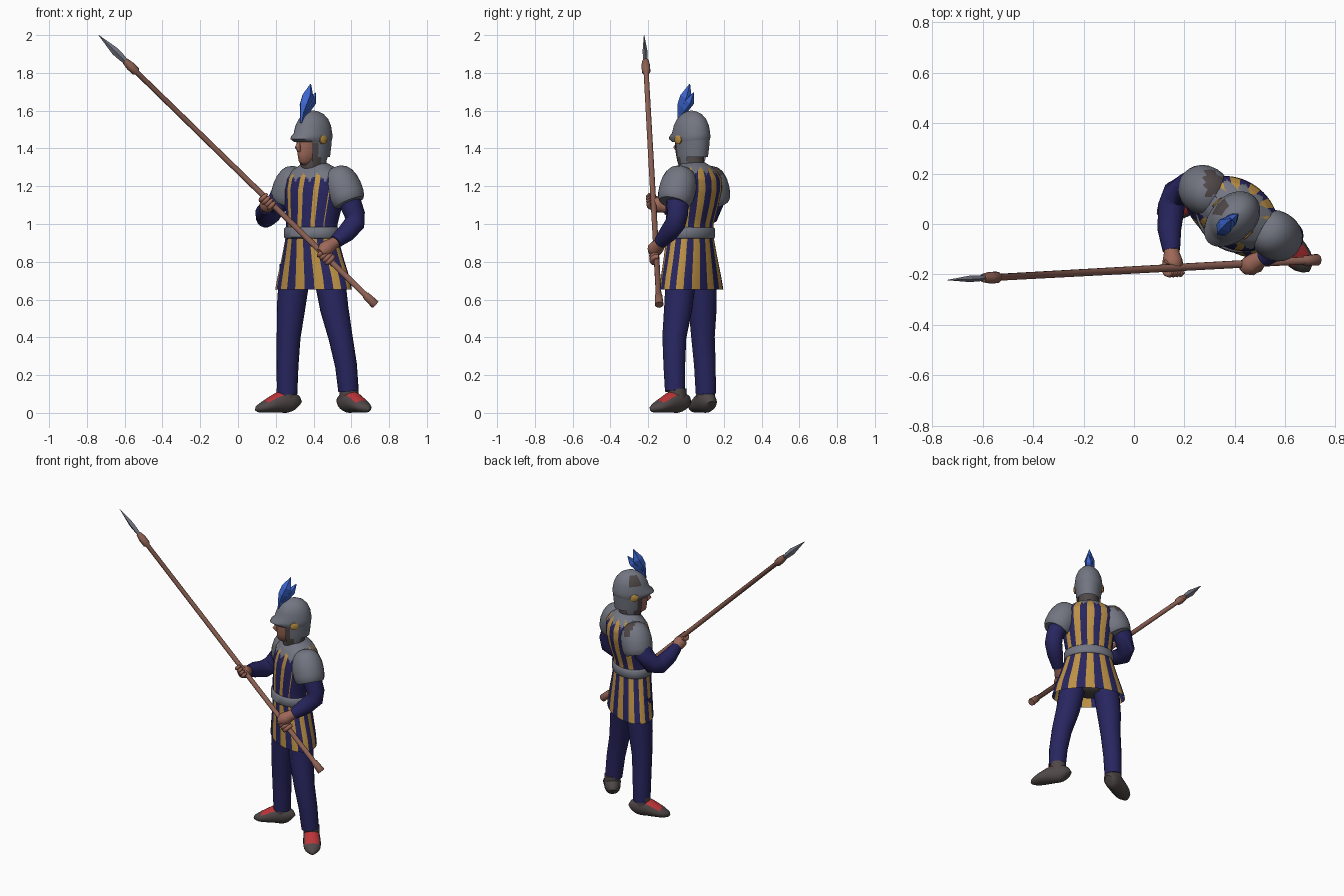
import bpy, bmesh, math
from mathutils import Vector as V

if "Cube" in bpy.data.objects:
    bpy.data.objects.remove(bpy.data.objects["Cube"])


def material(name, r, g, b):
    m = bpy.data.materials.new(name)
    m.diffuse_color = (r, g, b, 1)
    m.use_nodes = True
    m.node_tree.nodes["Principled BSDF"].inputs["Base Color"].default_value = m.diffuse_color
    return m


NAVY = material("navy cloth", .021, .019, .115)
GOLD = material("gold cloth", .50, .28, .06)
STEEL = material("steel", .17, .18, .22)
SKIN = material("skin", .34, .14, .10)
WOOD = material("wood", .26, .115, .085)
LEATHER = material("dark leather", .08, .064, .064)
RED = material("red cloth", .50, .035, .04)
BLUE = material("plume blue", .045, .13, .62)


def skin_rings(name, rings, mats, rule=None, caps=(True, True), smooth=True):
    """Join point rings into a surface; rule(frac_around, centre) gives a material index or None for a gap."""
    bm = bmesh.new()
    loops = [[bm.verts.new(p) for p in r] for r in rings]
    n = len(loops[0])
    for a, b in zip(loops, loops[1:]):
        for j in range(n):
            quad = (a[j], a[(j + 1) % n], b[(j + 1) % n], b[j])
            c = sum((v.co for v in quad), V()) / 4
            idx = rule((j + .5) / n, c) if rule else 0
            if idx is not None:
                bm.faces.new(quad).material_index = idx
    if caps[0]:
        bm.faces.new(loops[0])
    if caps[1]:
        bm.faces.new(loops[-1])
    bmesh.ops.delete(bm, geom=[v for v in bm.verts if not v.link_faces], context='VERTS')
    bmesh.ops.recalc_face_normals(bm, faces=bm.faces)
    me = bpy.data.meshes.new(name)
    bm.to_mesh(me)
    bm.free()
    for m in mats:
        me.materials.append(m)
    if smooth:
        me.shade_smooth()
        me.set_sharp_from_angle(angle=math.radians(50))
    ob = bpy.data.objects.new(name, me)
    bpy.context.collection.objects.link(ob)
    return ob


def tube(name, pts, radii, mats, seg=14, ref=(0, 1, 0.1), rule=None, smooth=True):
    """Swept limb; a radius may be a (side, up) pair."""
    pts = [V(p) for p in pts]
    rings = []
    for i, p in enumerate(pts):
        t = (pts[min(i + 1, len(pts) - 1)] - pts[max(i - 1, 0)]).normalized()
        u = V(ref).cross(t).normalized()
        v = t.cross(u)
        ru, rv = radii[i] if isinstance(radii[i], tuple) else (radii[i], radii[i])
        rings.append([p + u * ru * math.cos(k * math.tau / seg) + v * rv * math.sin(k * math.tau / seg)
                      for k in range(seg)])
    return skin_rings(name, rings, mats, rule, smooth=smooth)


def stack(name, levels, yaw, mats, seg=32, sub=1, rule=None, caps=(True, True)):
    """Turned stack of level ovals (z, half width, front depth, back depth, cx, cy)."""
    full = [levels[0]]
    for a, b in zip(levels, levels[1:]):
        full += [[x + (y - x) * k / sub for x, y in zip(a, b)] for k in range(1, sub + 1)]
    c, s = math.cos(yaw), math.sin(yaw)
    rings = []
    for z, w, df, db, cx, cy in full:
        ring = []
        for k in range(seg):
            a = k * math.tau / seg
            x, y = w * math.sin(a), -(df if math.cos(a) > 0 else db) * math.cos(a)
            ring.append(V((cx + c * x - s * y, cy + s * x + c * y, z)))
        rings.append(ring)
    return skin_rings(name, rings, mats, rule, caps)


BODY, HEAD = math.radians(-35), math.radians(-46)


# Striped tunic: torso with zigzag steel collar and plain sides, flared skirt, belt
def stripe(f, width):
    return 1 if abs((f * 12 + .5) % 1 - .5) < width / 2 else 0


def torso_rule(f, c):
    front = min(f, 1 - f) < .25
    zigzag = abs((f * 12 + .02) % 1 - .5) * 2
    if c.z > (1.225 if front else 1.26) + .045 * zigzag:
        return 2
    return 0 if .16 < min(f, 1 - f) < .30 else stripe(f, .38 if front else .44)


stack("tunic_torso", [(.92, .148, .112, .112, .39, .02), (1.0, .147, .112, .115, .39, .02),
      (1.1, .162, .125, .13, .40, .03), (1.18, .176, .13, .135, .405, .04),
      (1.24, .176, .12, .125, .41, .045), (1.28, .145, .095, .105, .41, .045),
      (1.305, .10, .075, .085, .41, .045), (1.325, .062, .06, .06, .405, .04)],
      BODY, [NAVY, GOLD, STEEL], seg=144, sub=4, rule=torso_rule)
stack("tunic_skirt", [(.652, .232, .128, .125, .40, .03), (.72, .215, .126, .122, .40, .028),
      (.82, .182, .118, .118, .395, .024), (.94, .147, .11, .112, .39, .02)],
      BODY, [NAVY, GOLD], seg=144, sub=2, rule=lambda f, c: stripe(f, .44), caps=(False, False))
stack("belt", [(.922, .15, .115, .115, .39, .02), (.93, .158, .124, .122, .39, .02),
      (.975, .156, .122, .122, .39, .02), (.983, .148, .114, .114, .39, .02)], BODY, [STEEL], seg=40)
stack("pelvis", [(.68, .07, .06, .06, .39, .035), (.71, .15, .095, .095, .39, .03),
      (.82, .16, .10, .10, .39, .025)], BODY, [LEATHER])

# Legs
tube("left_leg", [(.585, -.058, .115), (.572, -.062, .25), (.543, -.062, .40), (.51, -.042, .55), (.475, -.02, .78)],
     [.054, .058, .064, .075, .085], [NAVY], 18)
tube("right_leg", [(.26, .105, .10), (.262, .10, .25), (.268, .09, .40), (.28, .088, .55), (.305, .08, .78)],
     [.054, .058, .063, .075, .085], [NAVY], 18)


# Shoes with a red instep panel
def shoe(name, ankle, d):
    a, d = V(ankle), V(d).normalized()
    prof = [(-.062, .025, .036), (-.05, .042, .048), (-.02, .05, .06), (.02, .052, .06), (.05, .054, .053),
            (.08, .055, .044), (.115, .052, .034), (.14, .043, .026), (.162, .024, .019), (.169, .008, .01)]

    def rule(f, c):
        return 1 if abs(f - .25) < .15 and .02 < (c - a).dot(d) < .12 else 0
    tube(name, [a + d * x + V((0, 0, h)) for x, w, h in prof], [(w, h) for x, w, h in prof],
         [LEATHER, RED], 20, (0, 0, 1), rule)
    tube(name + "_collar", [a + V((0, 0, .05)), a + V((0, 0, .13))], [.05, .05], [LEATHER])


shoe("left_shoe", (.588, -.047, 0), (.60, -.80, 0))
shoe("right_shoe", (.255, .105, 0), (-.93, -.37, 0))

# Sleeves
tube("left_sleeve", [(.55, -.03, 1.22), (.59, -.045, 1.12), (.618, -.045, 1.05), (.618, -.055, 1.005),
     (.575, -.09, .955), (.515, -.135, .905)], [.065, .06, .055, .055, .05, .036], [NAVY], 16)
tube("right_sleeve", [(.27, .14, 1.22), (.215, .145, 1.12), (.168, .12, 1.05), (.148, .07, 1.035),
     (.14, -.02, 1.062), (.148, -.105, 1.085)], [.065, .06, .056, .054, .048, .035], [NAVY], 16, (.2, .1, 1))

# Domed shoulder plates
for side, top, low in (("left", (.512, -.015, 1.298), (.59, -.064, 1.11)),
                       ("right", (.32, .108, 1.298), (.255, .148, 1.11))):
    top, low = V(top), V(low)
    prof = [(0, .012), (.03, .04), (.1, .064), (.22, .082), (.4, .094), (.6, .098), (.8, .096),
            (.93, .09), (1, .08)]

    def inner_patch(f, c):
        return 1 if .285 < c.x < .37 and c.y > .11 and c.z > 1.25 else 0
    tube(side + "_shoulder_plate", [top.lerp(low, t) for t, r in prof], [r for t, r in prof],
         [STEEL, LEATHER], 24, rule=inner_patch)

# Neck, face and nose
hc = (.40, .03)
stack("neck", [(1.28, .07, .072, .07, .405, .035), (1.34, .062, .072, .068, *hc),
      (1.42, .068, .074, .08, *hc)], HEAD, [LEATHER])
stack("face", [(1.312, .022, .075, .03, *hc), (1.33, .042, .10, .04, *hc), (1.37, .056, .106, .06, *hc),
      (1.41, .063, .108, .07, *hc), (1.47, .07, .11, .08, *hc)], HEAD, [SKIN])
front = V((math.sin(HEAD), -math.cos(HEAD), 0))
left = V((math.cos(HEAD), math.sin(HEAD), 0))
centre = V((hc[0], hc[1], 0))
tube("nose", [centre + front * d + V((0, 0, z)) for d, z in ((.103, 1.44), (.118, 1.405), (.105, 1.385))],
     [.006, .015, .008], [SKIN], 8, tuple(left))

# Helmet: dome with peaked brim, neck guard with leather cheek straps, gold rivets
stack("helmet_dome", [(1.435, .084, .12, .102, *hc), (1.45, .088, .148, .108, *hc), (1.465, .089, .142, .11, *hc),
      (1.48, .087, .12, .109, *hc), (1.52, .082, .108, .102, *hc), (1.555, .068, .088, .086, *hc),
      (1.582, .046, .062, .06, *hc), (1.596, .02, .032, .03, *hc), (1.60, .003, .01, .008, *hc)], HEAD,
      [STEEL, LEATHER], rule=lambda f, c: 1 if .72 < f < .85 and 1.53 < c.z < 1.58 else 0)


def guard_rule(f, c):
    a = min(f, 1 - f) * 360          # degrees away from the face
    if a < 42 or (c.z < 1.355 and a > 110):
        return None
    return 1 if a < 66 and c.z < 1.43 or c.z < 1.355 and a < 85 else 0


stack("helmet_guard", [(1.30, .062, .072, .07, *hc), (1.355, .075, .087, .097, *hc), (1.41, .081, .092, .104, *hc),
      (1.455, .086, .098, .107, *hc)], HEAD, [STEEL, LEATHER], seg=48, sub=2, rule=guard_rule, caps=(False, False))
for side, s in (("left", 1), ("right", -1)):
    base = centre + left * s * .076 + front * .012 + V((0, 0, 1.447))
    tube(side + "_helmet_rivet", [base, base + left * s * .015, base + left * s * .019],
         [(.026, .024), (.026, .024), (.018, .016)], [GOLD], 10, (0, 0, 1))

# Feather plume, faceted
tube("plume_main", [(.335, -.04, 1.535), (.342, -.03, 1.59), (.352, -.018, 1.63), (.368, 0, 1.675), (.385, .02, 1.742)],
     [.007, .016, .03, .034, .002], [BLUE], 5, smooth=False)
tube("plume_side", [(.34, -.032, 1.57), (.368, -.005, 1.615), (.39, .02, 1.65), (.412, .04, 1.695)],
     [.01, .024, .026, .002], [BLUE], 5, smooth=False)

# Spear: shaft with butt sleeve and socket, faceted blade
butt, tip = V((.728, -.142, .572)), V((-.738, -.222, 2.0))
prof = [(0, .022), (.002, .024), (.035, .020), (.037, .0155), (.5, .015), (.86, .014), (.865, .023),
        (.885, .024), (.905, .017)]
tube("spear_shaft", [butt.lerp(tip, t) for t, r in prof], [r for t, r in prof], [WOOD], 10)
tube("spear_blade", [butt.lerp(tip, t) for t in (.895, .915, .94, 1)],
     [(.012, .01), (.018, .012), (.021, .013), (.001, .001)], [STEEL], 4, smooth=False)

# Hands: palm plus four fingers curled round the shaft
axis = (tip - butt).normalized()
for side, t, wrist, grip in (("left", .18, (.535, -.118, .918), (.455, -.168, .862)),
                             ("right", .387, (.146, -.085, 1.082), (.155, -.165, 1.105))):
    wrist, grip = V(wrist), V(grip)
    tube(side + "_hand", [wrist, wrist.lerp(grip, .35), wrist.lerp(grip, .75), grip, wrist.lerp(grip, 1.25)],
         [.03, .031, .04, .04, .022], [SKIN], 12, (.1, .2, 1))
    hold = butt.lerp(tip, t)
    u = wrist - hold
    u = (u - axis * u.dot(axis)).normalized()
    w = axis.cross(u)
    if w.y > 0:
        w = -w
    for i in range(4):
        o = hold + axis * (i - 1.5) * .02
        arc = [o + (u * math.cos(a) + w * math.sin(a)) * .027 for a in (0, .7, 1.4, 2.1, 2.8, 3.5)]
        tube(f"{side}_finger_{i + 1}", arc, [.012, .013, .013, .013, .012, .007], [SKIN], 8, tuple(axis))
